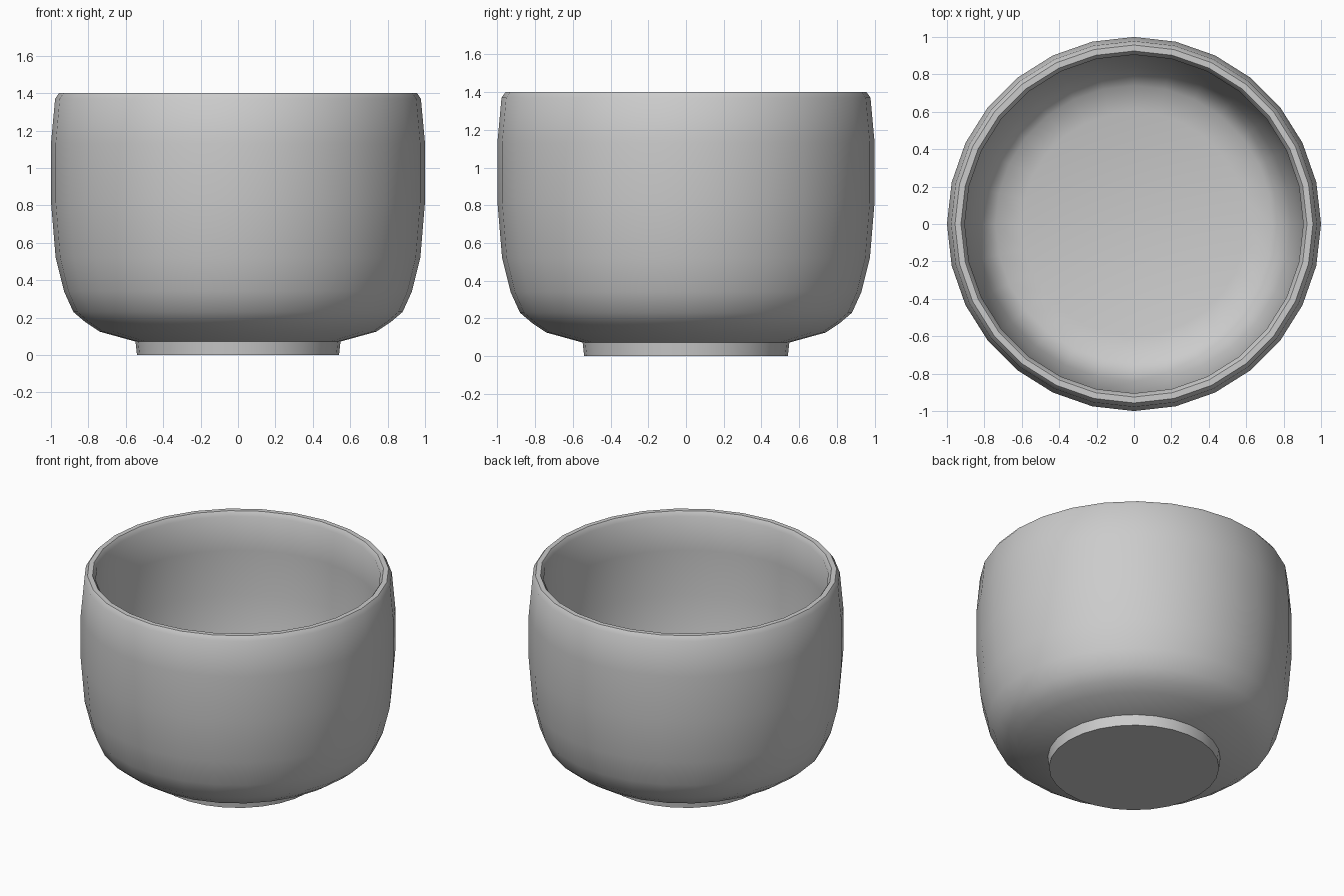
import bpy, bmesh, math

if "Cube" in bpy.data.objects:
    bpy.data.objects.remove(bpy.data.objects["Cube"])

SIDES = 28


def lathe(name, profile):
    """Revolve (radius, z) points around z and cap open ends with flat faces."""
    bm = bmesh.new()
    rings = []
    for r, z in profile:
        rings.append([bm.verts.new((r * math.cos(2 * math.pi * i / SIDES),
                                    r * math.sin(2 * math.pi * i / SIDES), z))
                      for i in range(SIDES)])
    for a, b in zip(rings, rings[1:]):
        for i in range(SIDES):
            j = (i + 1) % SIDES
            bm.faces.new((a[i], a[j], b[j], b[i]))
    bm.faces.new(rings[0][::-1])
    bm.faces.new(rings[-1])
    bmesh.ops.recalc_face_normals(bm, faces=bm.faces)
    mesh = bpy.data.meshes.new(name)
    bm.to_mesh(mesh)
    bm.free()
    obj = bpy.data.objects.new(name, mesh)
    bpy.context.collection.objects.link(obj)
    bpy.ops.object.select_all(action='DESELECT')
    obj.select_set(True)
    bpy.context.view_layer.objects.active = obj
    bpy.ops.object.shade_smooth_by_angle(angle=math.radians(50))
    return obj


# Cup: foot, rounded outer wall, thin rim, inner wall and floor
lathe("cup", [
    (0.54, 0.0), (0.548, 0.072),
    (0.74, 0.125), (0.815, 0.175), (0.88, 0.23), (0.93, 0.34),
    (0.975, 0.52), (1.0, 0.82), (1.0, 1.13), (0.978, 1.37),
    (0.957, 1.4), (0.925, 1.4), (0.905, 1.37),
    (0.912, 1.13), (0.908, 0.82), (0.88, 0.54), (0.84, 0.38),
    (0.80, 0.29), (0.74, 0.235), (0.60, 0.2),
])
